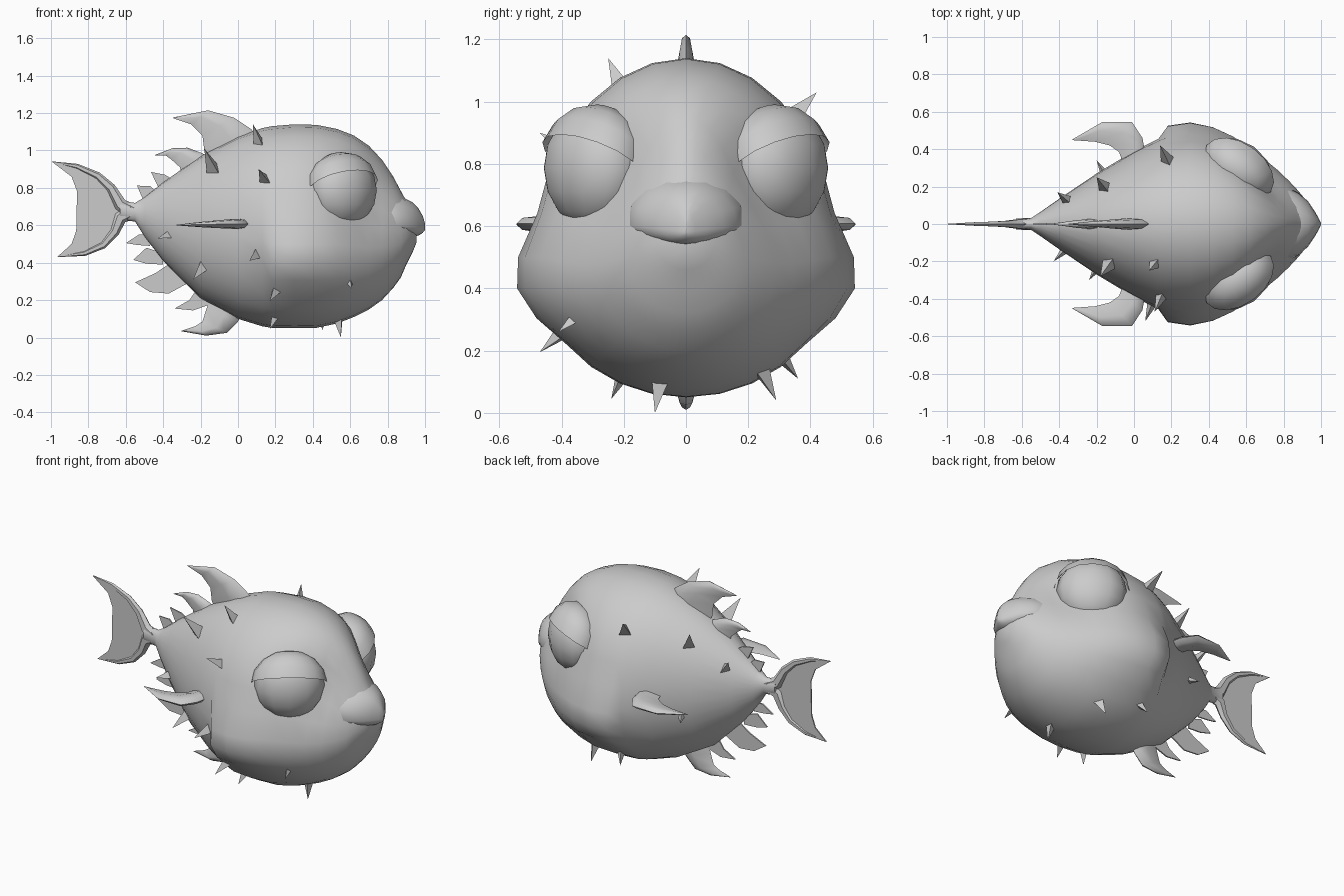
import bpy, bmesh, math
from mathutils import Vector, Matrix

grey = bpy.data.materials.new("plain_grey")
grey.diffuse_color = (0.6, 0.6, 0.6, 1)


def finish(bm, name, angle=40):
    bmesh.ops.recalc_face_normals(bm, faces=bm.faces)
    me = bpy.data.meshes.new(name)
    bm.to_mesh(me)
    bm.free()
    me.materials.append(grey)
    ob = bpy.data.objects.new(name, me)
    bpy.context.collection.objects.link(ob)
    bpy.ops.object.select_all(action='DESELECT')
    ob.select_set(True)
    bpy.context.view_layer.objects.active = ob
    bpy.ops.object.shade_smooth_by_angle(angle=math.radians(angle))
    return ob


def loft(name, rings, angle=40):
    """Skin closed rings of points and cap both ends."""
    bm = bmesh.new()
    vs = [[bm.verts.new(p) for p in r] for r in rings]
    n = len(vs[0])
    for a, b in zip(vs, vs[1:]):
        for i in range(n):
            bm.faces.new((a[i], a[(i + 1) % n], b[(i + 1) % n], b[i]))
    bm.faces.new(vs[0])
    bm.faces.new(vs[-1])
    return finish(bm, name, angle)


def bell(v, centre, width, power=2):
    return math.exp(-abs((v - centre) / width) ** power)


def cross_section(x, top, bot, w, zc, sides):
    """Egg shaped ring around the x axis."""
    ring = []
    for i in range(sides):
        t = 2 * math.pi * i / sides
        s = math.sin(t)
        ring.append([x, w * math.cos(t), zc + s * ((top - zc) if s > 0 else (zc - bot))])
    return ring


# Body: x, top, bottom, half width, height of widest point, cheek bulge
sections = [
    (-0.63, 0.73, 0.63, 0.030, 0.68, 0), (-0.55, 0.72, 0.62, 0.032, 0.67, 0),
    (-0.50, 0.75, 0.54, 0.065, 0.65, 0), (-0.40, 0.83, 0.41, 0.135, 0.62, 0),
    (-0.20, 0.97, 0.21, 0.27, 0.57, 0), (0.00, 1.075, 0.10, 0.39, 0.54, 0),
    (0.13, 1.12, 0.06, 0.455, 0.52, 0), (0.18, 1.13, 0.052, 0.475, 0.50, 0.062),
    (0.30, 1.14, 0.05, 0.49, 0.50, 0.065), (0.42, 1.137, 0.052, 0.48, 0.50, 0.05),
    (0.53, 1.115, 0.075, 0.45, 0.50, 0.03), (0.62, 1.08, 0.11, 0.41, 0.49, 0.01),
    (0.70, 1.025, 0.15, 0.355, 0.48, 0), (0.77, 0.95, 0.20, 0.295, 0.48, 0),
    (0.83, 0.86, 0.265, 0.235, 0.49, 0), (0.87, 0.785, 0.32, 0.19, 0.50, 0),
    (0.90, 0.73, 0.39, 0.155, 0.53, 0), (0.935, 0.68, 0.46, 0.095, 0.55, 0),
    (0.955, 0.64, 0.51, 0.04, 0.57, 0)]
rings = []
for x, top, bot, w, zc, cheek in sections:
    ring = cross_section(x, top, bot, w, zc, 28)
    for p in ring:
        y = abs(p[1])
        if y > 0.01:
            y += cheek * bell(p[2], 0.41, 0.125, 4)
            # Shallow eye sockets
            y -= min(0.10 * bell(p[2], 0.765, 0.19) * bell(x, 0.69, 0.16), 0.4 * y)
        p[1] = math.copysign(y, p[1])
    rings.append(ring)
loft("body", rings, 60)

# Pointed muzzle with an overhanging upper lip
muzzle = [(0.74, 0.79, 0.53, 0.20, 0.61), (0.83, 0.765, 0.532, 0.19, 0.605),
          (0.88, 0.75, 0.535, 0.165, 0.60), (0.93, 0.725, 0.538, 0.122, 0.595),
          (0.965, 0.69, 0.545, 0.07, 0.59), (0.988, 0.65, 0.56, 0.03, 0.585),
          (1.0, 0.61, 0.575, 0.004, 0.585)]
loft("muzzle", [cross_section(*m, 16) for m in muzzle], 60)

# Eyes and eyelids: flattened spheres facing outward and forward
for side, label in ((-1, "right"), (1, "left")):
    tang = Vector((0.81, -0.59 * side, 0))
    out = Vector((0.59, 0.81 * side, 0))
    frame = Matrix((tang, out, (0, 0, 1))).transposed().to_4x4()
    place = Matrix.Translation((0.56, 0.297 * side, 0.787)) @ frame
    bm = bmesh.new()
    bmesh.ops.create_uvsphere(bm, u_segments=12, v_segments=8, radius=1)
    bm.transform(place @ Matrix.Diagonal((0.20, 0.142, 0.198, 1)))
    finish(bm, label + "_eye", 60)
    bm = bmesh.new()
    bmesh.ops.create_uvsphere(bm, u_segments=16, v_segments=8, radius=1)
    bmesh.ops.delete(bm, geom=[v for v in bm.verts if v.co.z < -0.01], context='VERTS')
    bm.transform(place @ Matrix.Translation((0, 0, 0.022)) @
                 Matrix.Diagonal((0.212, 0.150, 0.183, 1)) @ Matrix.Rotation(math.radians(28), 4, 'X'))
    finish(bm, label + "_eyelid", 60)


# Curved fins: stations of (outer edge, inner edge, half thickness)
def fin(name, stations, place):
    rings = []
    for (a, b), (c, d), t in stations:
        mix = lambda f, h: place(a + (c - a) * f, b + (d - b) * f, h)
        rings.append([mix(0, 0), mix(0.15, t * 0.8), mix(0.45, t), mix(1, 0),
                      mix(0.45, -t), mix(0.15, -t * 0.8)])
    loft(name, rings, 60)


upright = lambda u, v, t: (u, t, v)
fin("dorsal_fin", [((0.10, 1.08), (-0.15, 0.95), 0.03), ((0.07, 1.115), (-0.18, 1.00), 0.03),
    ((-0.02, 1.175), (-0.19, 1.08), 0.026), ((-0.16, 1.215), (-0.25, 1.14), 0.016),
    ((-0.35, 1.176), (-0.345, 1.172), 0.002)], upright)
fin("small_dorsal_fin", [((-0.15, 0.96), (-0.30, 0.86), 0.028), ((-0.19, 0.985), (-0.31, 0.91), 0.026),
    ((-0.27, 1.015), (-0.36, 0.955), 0.02), ((-0.35, 1.012), (-0.385, 0.972), 0.012),
    ((-0.445, 0.976), (-0.44, 0.973), 0.002)], upright)
fin("ventral_fin", [((0.02, 0.13), (-0.15, 0.21), 0.03), ((0.0, 0.085), (-0.17, 0.15), 0.03),
    ((-0.06, 0.025), (-0.19, 0.085), 0.026), ((-0.17, 0.01), (-0.23, 0.06), 0.016),
    ((-0.305, 0.034), (-0.30, 0.037), 0.002)], upright)
for side, label in ((-1, "right"), (1, "left")):
    flat = lambda u, v, t, s=side: (u, v * s, 0.608 + t + 0.02 * min(u, 0))
    fin(label + "_side_fin", [((0.06, 0.38), (-0.06, 0.33), 0.027), ((0.045, 0.46), (-0.08, 0.385), 0.027),
        ((-0.01, 0.545), (-0.13, 0.42), 0.024), ((-0.17, 0.545), (-0.21, 0.44), 0.015),
        ((-0.33, 0.452), (-0.325, 0.448), 0.002)], flat)


# Thin plates standing on the centre line
def plate(name, outline, half=0.004):
    bm = bmesh.new()
    f = bm.faces.new([bm.verts.new((x, -half, z)) for x, z in outline])
    new = bmesh.ops.extrude_face_region(bm, geom=[f])["geom"]
    for v in new:
        if isinstance(v, bmesh.types.BMVert):
            v.co.y = half
    finish(bm, name, 30)


# Tail: tapered crescent rim with a thin web
upper = [(-0.56, 0.67, 0.045), (-0.63, 0.71, 0.036), (-0.68, 0.80, 0.026),
         (-0.75, 0.865, 0.02), (-0.86, 0.915, 0.014), (-0.995, 0.94, 0.002)]
lower = [(-0.56, 0.68, 0.045), (-0.63, 0.64, 0.036), (-0.66, 0.565, 0.026),
         (-0.72, 0.495, 0.02), (-0.82, 0.45, 0.014), (-0.965, 0.432, 0.002)]
for name, path in (("upper_tail_rim", upper), ("lower_tail_rim", lower)):
    rings = []
    for i, (x, z, r) in enumerate(path):
        a, b = path[max(i - 1, 0)], path[min(i + 1, len(path) - 1)]
        d = Vector((b[0] - a[0], 0, b[1] - a[1])).normalized()
        n = Vector((-d.z, 0, d.x))
        rings.append([Vector((x, 0, z)) + n * r * math.cos(k * math.pi / 3)
                      + Vector((0, r * 0.75 * math.sin(k * math.pi / 3), 0)) for k in range(6)])
    loft(name, rings, 50)
plate("tail_web", [p[:2] for p in upper[1:]] + [(-0.89, 0.86), (-0.86, 0.78), (-0.863, 0.68),
      (-0.865, 0.57), (-0.89, 0.50)] + [p[:2] for p in lower[:0:-1]])

# Jagged plates along the rear back and belly
jags = [[(-0.54, 0.812), (-0.47, 0.81), (-0.42, 0.76), (-0.50, 0.72)],
        [(-0.465, 0.885), (-0.39, 0.87), (-0.34, 0.84), (-0.42, 0.79)],
        [(-0.60, 0.505), (-0.53, 0.55), (-0.46, 0.55), (-0.47, 0.49), (-0.54, 0.495)],
        [(-0.56, 0.415), (-0.49, 0.48), (-0.40, 0.45), (-0.40, 0.39), (-0.49, 0.395)],
        [(-0.55, 0.295), (-0.44, 0.345), (-0.36, 0.40), (-0.27, 0.29), (-0.37, 0.235), (-0.47, 0.243)],
        [(-0.34, 0.155), (-0.26, 0.20), (-0.22, 0.26), (-0.14, 0.18), (-0.24, 0.145)]]
for i, outline in enumerate(jags):
    plate("jagged_plate_%d" % (i + 1), outline)

# Spines: tip positions, each rooted toward the body core
tips = [(0.61, -0.41, 0.26), (0.17, -0.47, 0.195), (0.17, -0.24, 0.045), (0.55, -0.10, 0.0),
        (0.45, 0.29, 0.04), (0.20, 0.36, 0.11), (0.08, -0.25, 1.14), (0.14, 0.42, 1.03),
        (0.11, -0.47, 0.90), (-0.18, -0.28, 1.01), (-0.20, 0.25, 0.99), (-0.41, 0.17, 0.84),
        (-0.43, -0.20, 0.53), (-0.20, 0.34, 0.47), (0.06, -0.52, 0.41), (-0.24, -0.30, 0.31)]
bm = bmesh.new()
for tip in map(Vector, tips):
    core = Vector((min(tip.x + 0.2, 0.5), 0, 0.58))
    d = (tip - core).normalized()
    spin = d.to_track_quat('Z', 'Y').to_matrix().to_4x4()
    bmesh.ops.create_cone(bm, cap_ends=True, segments=3, radius1=0.045, radius2=0, depth=0.15,
                          matrix=Matrix.Translation(tip - d * 0.075) @ spin)
finish(bm, "spines", 20)
